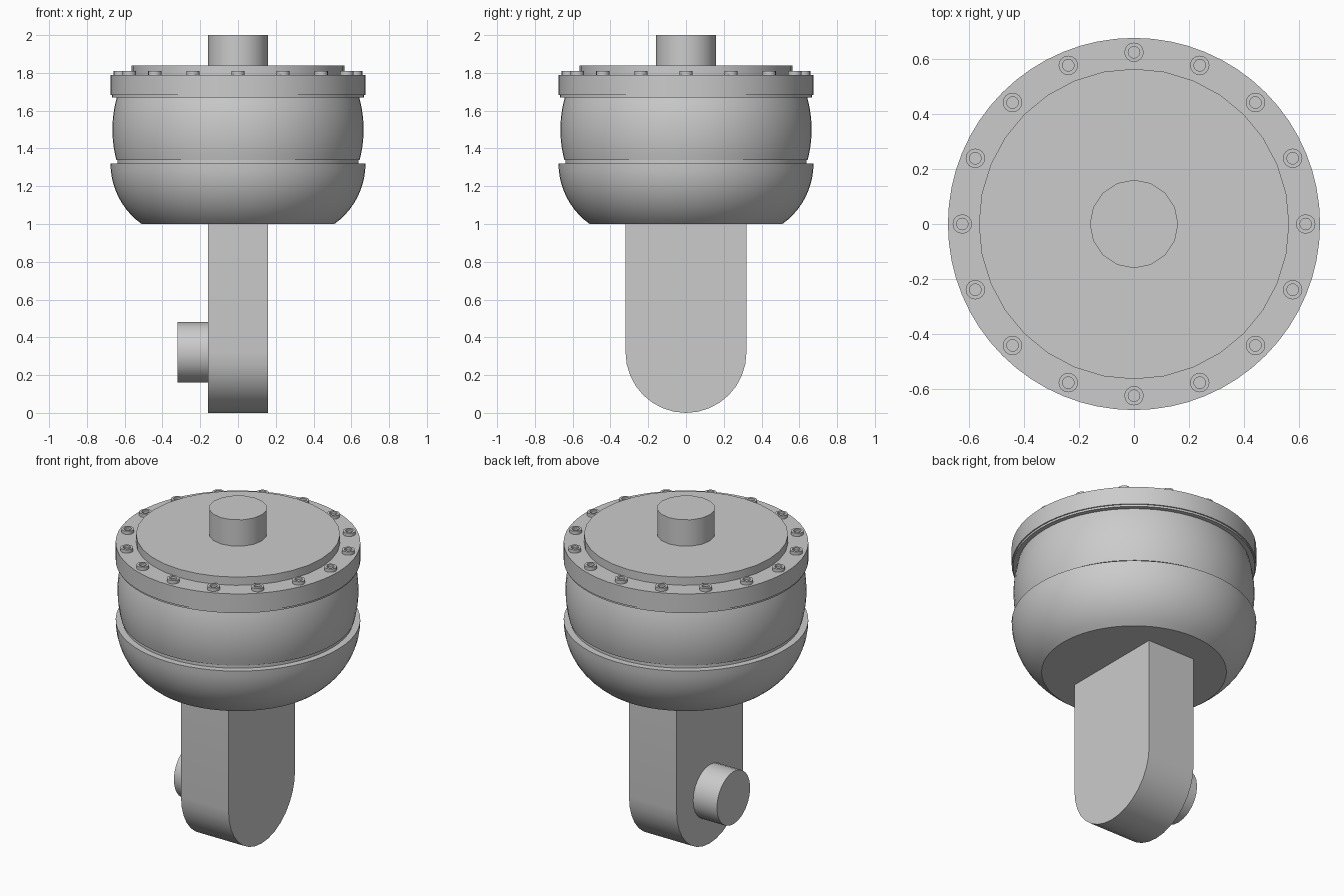
import bpy, bmesh, math
from mathutils import Matrix

if "Cube" in bpy.data.objects:
    bpy.data.objects.remove(bpy.data.objects["Cube"])

grey = bpy.data.materials.new("plain_grey")
grey.diffuse_color = (0.6, 0.6, 0.6, 1)
grey.use_nodes = True
grey.node_tree.nodes["Principled BSDF"].inputs["Base Color"].default_value = grey.diffuse_color


def finish(name, bm, angle=30):
    """Turn a bmesh into a smooth-by-angle object."""
    bmesh.ops.recalc_face_normals(bm, faces=bm.faces)
    me = bpy.data.meshes.new(name)
    bm.to_mesh(me)
    bm.free()
    me.materials.append(grey)
    me.shade_smooth()
    me.set_sharp_from_angle(angle=math.radians(angle))
    ob = bpy.data.objects.new(name, me)
    bpy.context.collection.objects.link(ob)
    return ob


def lathe(name, profile, sides, matrix=Matrix()):
    """Revolve (radius, z) points around z and cap both ends."""
    bm = bmesh.new()
    rings = [[bm.verts.new((r * math.cos(2 * math.pi * i / sides),
                            r * math.sin(2 * math.pi * i / sides), z))
              for i in range(sides)] for r, z in profile]
    for a, b in zip(rings, rings[1:]):
        for i in range(sides):
            j = (i + 1) % sides
            bm.faces.new((a[i], a[j], b[j], b[i]))
    bm.faces.new(rings[0][::-1])
    bm.faces.new(rings[-1])
    bmesh.ops.transform(bm, matrix=matrix, verts=bm.verts)
    return finish(name, bm)


# Lower bowl: circular arc ending in a vertical rim
R = 0.393
start = math.asin(0.32 / R)
bowl = [(0.675 - R + R * math.cos(start * (1 - i / 10)),
         1.32 - R * math.sin(start * (1 - i / 10))) for i in range(11)]
lathe("lower_bowl", bowl, 64)

# Bulging middle body with a short neck at its foot
body = [(0.637, 1.30), (0.637, 1.34)]
for i in range(11):
    z = 1.34 + 0.33 * i / 10
    body.append((0.665 - 0.8 * (z - 1.5) ** 2, z))
lathe("middle_body", body, 64)

# Lid with a thin lower lip, then the raised plate and shaft
lathe("lid", [(0.668, 1.67), (0.668, 1.682), (0.675, 1.682), (0.675, 1.79)], 64)
lathe("lid_plate", [(0.563, 1.78), (0.563, 1.84)], 32)
lathe("top_shaft", [(0.16, 1.83), (0.16, 2.0)], 16)

# Ring of sixteen socket-head bolts
for i in range(16):
    a = 2 * math.pi * i / 16
    place = Matrix.Translation((0.623 * math.cos(a), 0.623 * math.sin(a), 0))
    lathe(f"bolt_{i + 1}", [(0.035, 1.78), (0.035, 1.81), (0.021, 1.81), (0.021, 1.797)],
          16, place)

# Leg: flat plate with a rounded lower end
bm = bmesh.new()
outline = [(0.32, 1.01)]
outline += [(0.32 * math.cos(math.pi * i / 16), 0.32 - 0.32 * math.sin(math.pi * i / 16))
            for i in range(17)]
outline.append((-0.32, 1.01))
face = bm.faces.new([bm.verts.new((-0.16, y, z)) for y, z in outline])
ext = bmesh.ops.extrude_face_region(bm, geom=[face], use_keep_orig=True)
moved = [v for v in ext["geom"] if isinstance(v, bmesh.types.BMVert)]
bmesh.ops.translate(bm, vec=(0.32, 0, 0), verts=moved)
finish("leg", bm)

# Side pin on the left face of the leg
lathe("side_pin", [(0.16, 0.15), (0.16, 0.32)], 24,
      Matrix.Translation((0, 0, 0.32)) @ Matrix.Rotation(-math.pi / 2, 4, 'Y'))
